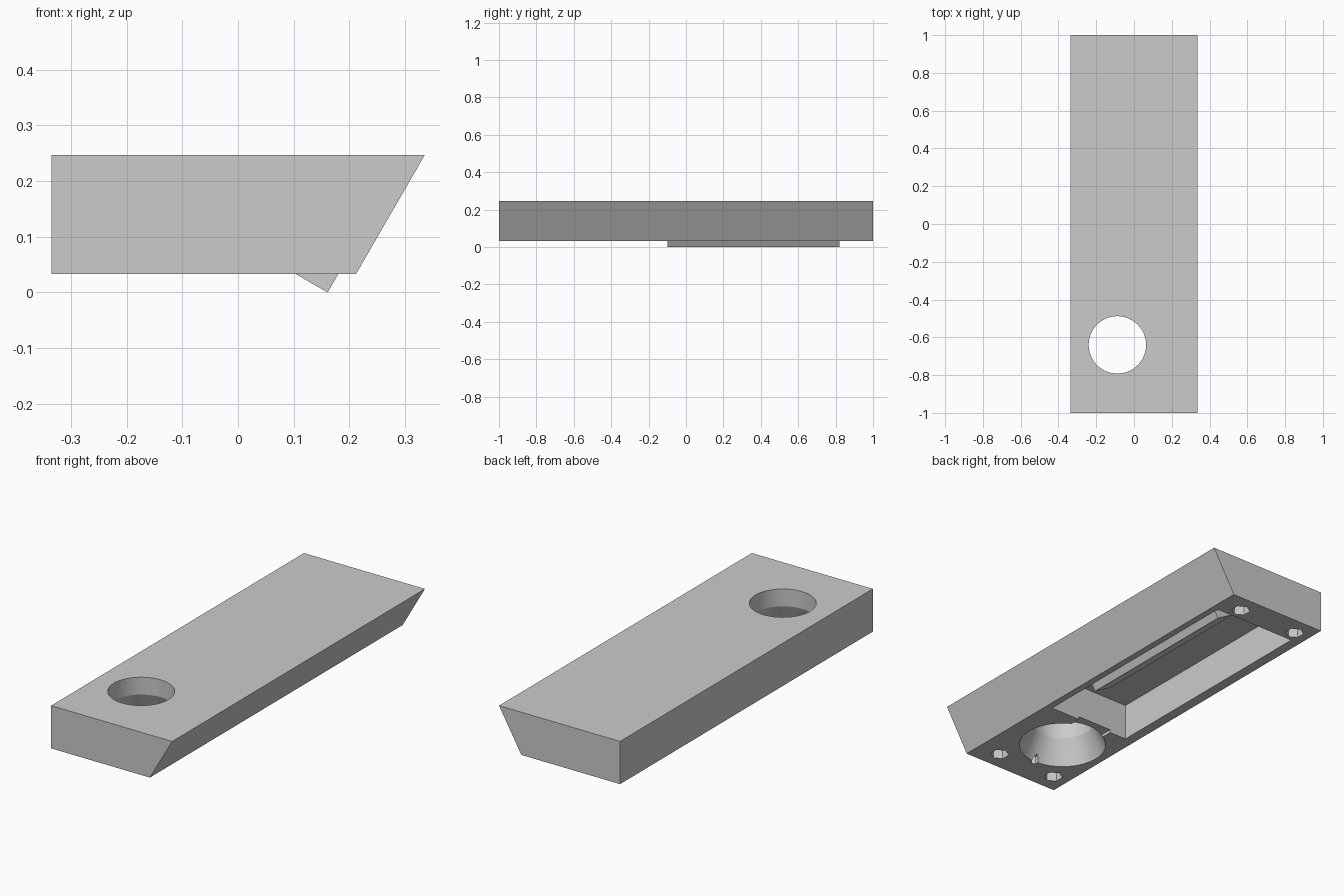
import bpy, bmesh, math
from mathutils import Matrix

if "Cube" in bpy.data.objects:
    bpy.data.objects.remove(bpy.data.objects["Cube"])

grey = bpy.data.materials.new("plain_grey")
grey.use_nodes = True
COLOUR = (0.6, 0.6, 0.6, 1)
grey.diffuse_color = COLOUR
grey.node_tree.nodes["Principled BSDF"].inputs["Base Color"].default_value = COLOUR

BASE, TOP, CEILING = 0.033, 0.247, 0.218
SLOPE = math.tan(math.radians(30))      # lean of the slanted side
LOW = BASE - 0.05                       # cutters start below the underside


def add_object(name, bm):
    bmesh.ops.recalc_face_normals(bm, faces=bm.faces)
    mesh = bpy.data.meshes.new(name)
    bm.to_mesh(mesh)
    bm.free()
    mesh.materials.append(grey)
    obj = bpy.data.objects.new(name, mesh)
    bpy.context.collection.objects.link(obj)
    return obj


def prism(name, profile, y0, y1):
    """Extrude an x-z profile along y."""
    bm = bmesh.new()
    face = bm.faces.new([bm.verts.new((x, y0, z)) for x, z in profile])
    new = bmesh.ops.extrude_face_region(bm, geom=[face])["geom"]
    bmesh.ops.translate(bm, vec=(0, y1 - y0, 0),
                        verts=[v for v in new if isinstance(v, bmesh.types.BMVert)])
    return add_object(name, bm)


def frustum(name, x, y, z0, z1, r0, r1, sides):
    bm = bmesh.new()
    bmesh.ops.create_cone(bm, cap_ends=True, segments=sides, radius1=r0, radius2=r1,
                          depth=z1 - z0,
                          matrix=Matrix.Translation((x, y, (z0 + z1) / 2)))
    return add_object(name, bm)


def cut(target, cutter):
    cutter.hide_render = True
    mod = target.modifiers.new("cut", "BOOLEAN")
    mod.operation = "DIFFERENCE"
    mod.solver = "EXACT"
    mod.object = cutter
    bpy.context.view_layer.objects.active = target
    bpy.ops.object.modifier_apply(modifier=mod.name)
    bpy.data.objects.remove(cutter)


def leaning(x, z):
    """Point on a line parallel to the slanted side, from x at the underside."""
    return (x + (z - BASE) * SLOPE, z)


# Body: long block with one slanted side
body = prism("body", [(-0.335, BASE), leaning(0.212, BASE), leaning(0.212, TOP),
                      (-0.335, TOP)], -1, 1)

# Pocket in the underside
cut(body, prism("pocket_cutter", [(-0.282, LOW), leaning(0.178, LOW),
                                  leaning(0.178, CEILING), (-0.282, CEILING)], -0.4, 0.84))

# Round hole that flares out below
HX, HY, NECK = -0.088, -0.64, 0.16
cut(body, frustum("hole_cutter", HX, HY, LOW, TOP + 0.05, 0.152, 0.152, 64))
flare = (0.208 - 0.152) / (NECK - BASE)
cut(body, frustum("flare_cutter", HX, HY, LOW, NECK,
                  0.152 + flare * (NECK - LOW), 0.152, 64))

# Shallow channel joining hole and pocket
cut(body, prism("channel_cutter", [(HX - 0.098, LOW), (HX + 0.098, LOW),
                                   (HX + 0.098, BASE + 0.015), (HX - 0.098, BASE + 0.015)],
                HY + 0.1, -0.39))

# Corner sockets and the small socket at the hole rim
for x in (-0.25, 0.087):
    for y in (-0.903, 0.903):
        cut(body, frustum("socket_cutter", x, y, LOW, BASE + 0.08, 0.045, 0.045, 6))
cut(body, frustum("rim_socket_cutter", HX, HY - 0.212, LOW, BASE + 0.04, 0.02, 0.02, 6))

bpy.ops.object.select_all(action="DESELECT")
body.select_set(True)
bpy.context.view_layer.objects.active = body
bpy.ops.object.shade_smooth_by_angle(angle=math.radians(20))

# Tilted bar against the slanted pocket wall, its corner poking out below
c, s = math.cos(math.radians(30)), math.sin(math.radians(30))
WIDTH, HEIGHT = 0.11, 0.185
tip = (0.161, 0.0)
inner = (tip[0] - WIDTH * c, WIDTH * s)
rise = (HEIGHT * s, HEIGHT * c)
prism("tilted_bar", [tip, (tip[0] + rise[0], rise[1]),
                     (inner[0] + rise[0], inner[1] + rise[1]), inner], -0.1, 0.82)
